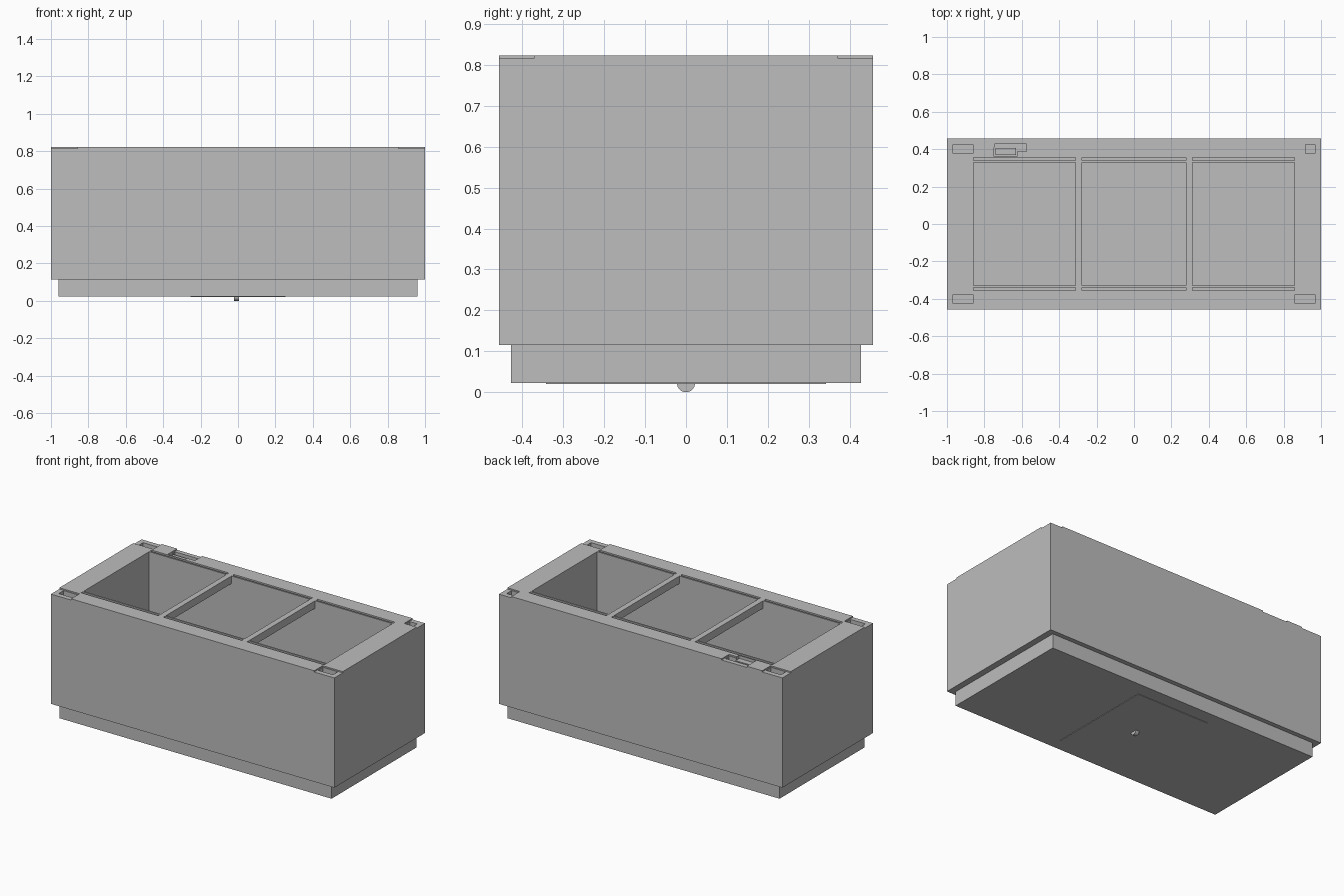
import bpy, bmesh, math
from mathutils import Matrix, Vector

if "Cube" in bpy.data.objects:
    bpy.data.objects.remove(bpy.data.objects["Cube"])

grey = bpy.data.materials.new("mid_grey")
grey.diffuse_color = (0.51, 0.51, 0.51, 1)
grey.use_nodes = True
grey.node_tree.nodes["Principled BSDF"].inputs["Base Color"].default_value = grey.diffuse_color


def box(name, x0, x1, y0, y1, z0, z1):
    """Axis-aligned box given by its limits."""
    bm = bmesh.new()
    bmesh.ops.create_cube(bm, size=1)
    size = Vector((x1 - x0, y1 - y0, z1 - z0))
    mid = Vector((x0 + x1, y0 + y1, z0 + z1)) / 2
    for v in bm.verts:
        v.co = Vector(a * b for a, b in zip(v.co, size)) + mid
    return finish(name, bm)


def finish(name, bm):
    mesh = bpy.data.meshes.new(name)
    bm.to_mesh(mesh)
    bm.free()
    mesh.materials.append(grey)
    obj = bpy.data.objects.new(name, mesh)
    bpy.context.collection.objects.link(obj)
    return obj


def cut(obj, *limits):
    """Subtract a box from obj and discard the cutter."""
    cutter = box("cutter", *limits)
    cutter.hide_render = True
    mod = obj.modifiers.new("cut", 'BOOLEAN')
    mod.operation, mod.solver, mod.object = 'DIFFERENCE', 'EXACT', cutter
    bpy.context.view_layer.update()
    graph = bpy.context.evaluated_depsgraph_get()
    mesh = bpy.data.meshes.new_from_object(obj.evaluated_get(graph))
    obj.modifiers.clear()
    obj.data = mesh
    bpy.data.objects.remove(cutter)


TOP, SHELF, OVER = 0.823, 0.815, 0.9
W, D = 1.0, 0.457

# Chest body with one shared cavity and three openings between cross bars
body = box("chest_body", -W, W, -D, D, 0.115, TOP)
cut(body, -0.858, 0.858, -0.33, 0.33, 0.2, 0.775)
for x0, x1 in ((-0.858, -0.313), (-0.277, 0.277), (0.313, 0.858)):
    cut(body, x0, x1, -0.33, 0.33, 0.7, OVER)
    # Lid grooves along the front and back of each opening
    for y in (-0.348, 0.348):
        cut(body, x0, x1, y - 0.008, y + 0.008, 0.795, OVER)

# Corner recesses: shallow shelf open to the outside, with a deeper pocket
for sx, sy, inner in ((-1, -1, 0.858), (1, -1, 0.858), (-1, 1, 0.858), (1, 1, 0.912)):
    for a, b, c, d, z in ((inner, 1.1, 0.372, 0.6, SHELF),
                          (inner + 0.004, 0.968, 0.376, 0.425, 0.785)):
        xs, ys = sorted((sx * a, sx * b)), sorted((sy * c, sy * d))
        cut(body, *xs, *ys, z, OVER)

# Latch recess in the back rim
cut(body, -0.749, -0.572, 0.383, 0.6, SHELF, OVER)
cut(body, -0.745, -0.576, 0.387, 0.428, 0.785, OVER)
cut(body, -0.749, -0.626, 0.362, 0.41, 0.785, OVER)
box("latch_block", -0.74, -0.632, 0.368, 0.405, 0.78, 0.808)

# Recessed plinth, underside access plate and drain knob
box("plinth", -0.96, 0.96, -0.428, 0.428, 0.023, 0.116)
box("access_plate", -0.255, 0.255, -0.342, 0.342, 0.02, 0.024)
bm = bmesh.new()
bmesh.ops.create_cone(bm, cap_ends=True, segments=32, radius1=0.022, radius2=0.022, depth=0.025,
                      matrix=Matrix.Translation((-0.008, 0, 0.022)) @ Matrix.Rotation(math.pi / 2, 4, 'Y'))
knob = finish("drain_knob", bm)
bpy.context.view_layer.objects.active = knob
knob.select_set(True)
bpy.ops.object.shade_smooth_by_angle()
